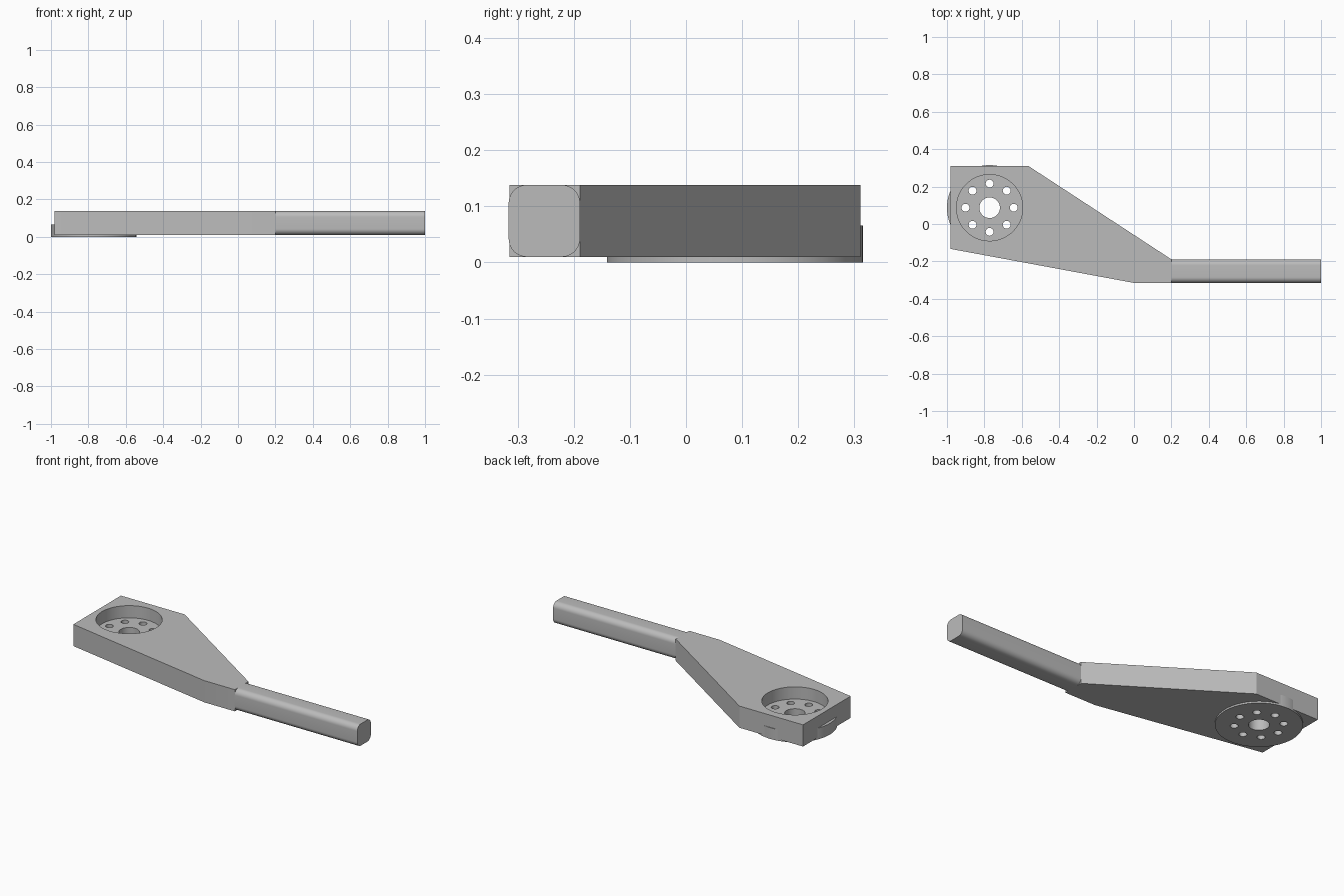
import bpy, bmesh, math

cube = bpy.data.objects.get("Cube")
if cube:
    bpy.data.objects.remove(cube, do_unlink=True)

grey = bpy.data.materials.new("plain grey")
grey.use_nodes = True
colour = (0.5, 0.5, 0.5, 1)
grey.diffuse_color = colour
grey.node_tree.nodes["Principled BSDF"].inputs["Base Color"].default_value = colour

BOTTOM, TOP = 0.01, 0.138
HUB_X, HUB_Y, HUB_TOP = -0.772, 0.087, 0.066


def add_object(name, bm):
    bmesh.ops.recalc_face_normals(bm, faces=bm.faces[:])
    mesh = bpy.data.meshes.new(name)
    bm.to_mesh(mesh)
    bm.free()
    mesh.materials.append(grey)
    obj = bpy.data.objects.new(name, mesh)
    bpy.context.collection.objects.link(obj)
    return obj


def prism(name, outline, z0, z1):
    bm = bmesh.new()
    base = bm.faces.new([bm.verts.new((x, y, z0)) for x, y in outline])
    top = bmesh.ops.extrude_face_region(bm, geom=[base])["geom"]
    verts = [v for v in top if isinstance(v, bmesh.types.BMVert)]
    bmesh.ops.translate(bm, verts=verts, vec=(0, 0, z1 - z0))
    return add_object(name, bm)


def cylinder(name, x, y, radius, z0, z1, sides=96):
    turns = [2 * math.pi * i / sides for i in range(sides)]
    ring = [(x + radius * math.cos(a), y + radius * math.sin(a)) for a in turns]
    return prism(name, ring, z0, z1)


def cut(obj, cutter):
    mod = obj.modifiers.new("cut", "BOOLEAN")
    mod.operation = "DIFFERENCE"
    mod.solver = "EXACT"
    mod.object = cutter
    bpy.context.view_layer.objects.active = obj
    bpy.ops.object.modifier_apply(modifier=mod.name)
    bpy.data.objects.remove(cutter, do_unlink=True)


def smooth(obj):
    bpy.ops.object.select_all(action="DESELECT")
    obj.select_set(True)
    bpy.context.view_layer.objects.active = obj
    bpy.ops.object.shade_smooth_by_angle(angle=math.radians(30))


# Tapered arm plate with a round pocket
outline = [(-0.982, -0.133), (0.0, -0.315), (0.2, -0.315),
           (0.2, -0.189), (-0.566, 0.311), (-0.982, 0.311)]
arm = prism("arm_plate", outline, BOTTOM, TOP)
cut(arm, cylinder("pocket_cutter", HUB_X, HUB_Y, 0.177, -0.1, 0.3))

# Hub disc with a centre bore and a ring of bolt holes
hub = cylinder("hub_disc", HUB_X, HUB_Y, 0.228, 0, HUB_TOP)
cut(hub, cylinder("bore_cutter", HUB_X, HUB_Y, 0.055, -0.1, 0.3, 48))
for i in range(8):
    a = i * math.pi / 4
    cut(hub, cylinder("bolt_cutter", HUB_X + 0.129 * math.cos(a),
                      HUB_Y + 0.129 * math.sin(a), 0.021, -0.1, 0.3, 32))

# Square bar handle with rounded long edges
bar = prism("handle_bar", [(0.2, -0.316), (1, -0.316), (1, -0.189), (0.2, -0.189)],
            BOTTOM, TOP)
bm = bmesh.new()
bm.from_mesh(bar.data)
long_edges = [e for e in bm.edges if abs(e.verts[0].co.x - e.verts[1].co.x) > 0.5]
bmesh.ops.bevel(bm, geom=long_edges, offset=0.032, segments=10,
                profile=0.5, affect="EDGES")
bm.to_mesh(bar.data)
bm.free()

for part in (arm, hub, bar):
    smooth(part)
